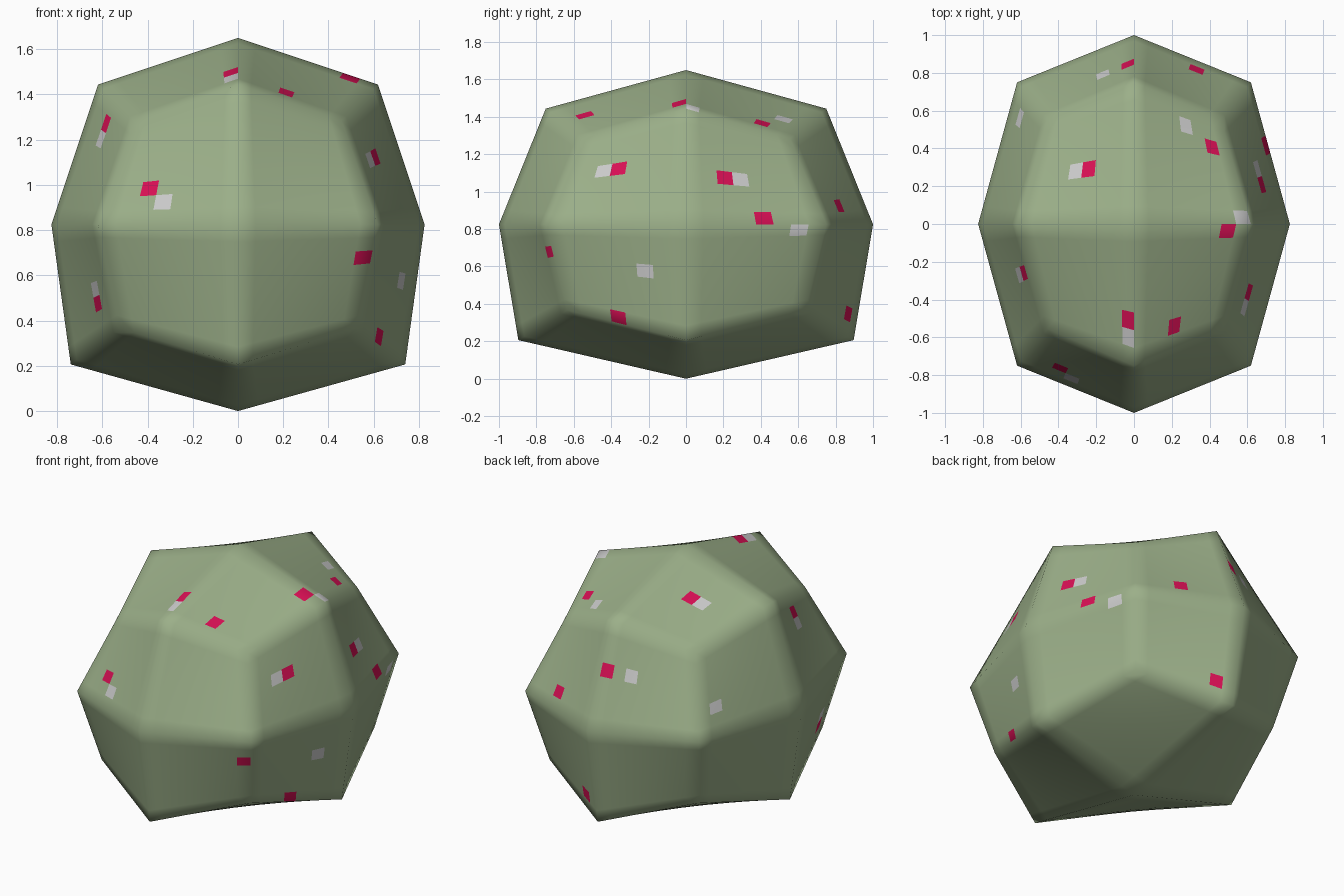
import bpy, bmesh
from mathutils import Vector

if "Cube" in bpy.data.objects:
    bpy.data.objects.remove(bpy.data.objects["Cube"])

W, L, H = 0.825, 1.0, 0.825          # half width, half length, half height
FLARE = 0.26                         # widening towards the base

RED = [(-.03, .85, 1.18), (.32, .83, .93), (.405, .40, 1.38), (-.23, .285, 1.5),
       (.49, -.03, 1.485), (-.03, -.49, 1.508), (.205, -.525, 1.42), (.695, .418, .864),
       (.684, .2, 1.07), (.616, -.345, 1.12), (-.595, -.245, 1.274), (-.385, -.765, .985),
       (.555, -.74, .686), (-.634, -.49, .482), (.634, -.375, .335), (.12, .87, .355)]
WHITE = [(-.16, .81, 1.147), (.268, .52, 1.40), (-.295, .275, 1.49), (.563, .04, 1.455),
         (-.03, -.595, 1.478), (.663, .285, 1.06), (.595, -.425, 1.115), (-.61, .56, .98),
         (-.613, -.245, 1.203), (-.326, -.815, .929), (-.647, -.49, .544),
         (.727, -.21, .585), (.66, .6, .8)]


def material(name, rgb):
    m = bpy.data.materials.new(name)
    m.diffuse_color = (*rgb, 1)
    m.use_nodes = True
    m.node_tree.nodes["Principled BSDF"].inputs["Base Color"].default_value = m.diffuse_color
    return m


# Cube with each face split in four
bm = bmesh.new()
bmesh.ops.create_cube(bm, size=2)
bmesh.ops.subdivide_edges(bm, edges=bm.edges[:], cuts=1, use_grid_fill=True)

# Pull edge midpoints and corners inwards, then flare the base
for v in bm.verts:
    axes = sum(abs(c) > 0.5 for c in v.co)
    p = v.co * {1: 1.0, 2: 0.75, 3: 5 / 9}[axes]
    s = 1 + FLARE * max(0, -p.z)
    v.co = Vector((p.x * s * W, p.y * s * L, (p.z + 1) * H))

# Fine grid of cells on every facet
bmesh.ops.subdivide_edges(bm, edges=bm.edges[:], cuts=7, use_grid_fill=True)
bmesh.ops.recalc_face_normals(bm, faces=bm.faces[:])

# Scattered coloured cells
centres = [(f, f.calc_center_median()) for f in bm.faces]
for f in bm.faces:
    f.smooth = True
for index, spots in ((2, WHITE), (1, RED)):
    for spot in spots:
        target = Vector(spot)
        min(centres, key=lambda fc: (fc[1] - target).length)[0].material_index = index

mesh = bpy.data.meshes.new("speckled_boulder")
bm.to_mesh(mesh)
bm.free()
for m in (material("green", (.33, .43, .25)),
          material("red", (.69, .005, .09)),
          material("white", (.8, .8, .8))):
    mesh.materials.append(m)
boulder = bpy.data.objects.new("speckled_boulder", mesh)
bpy.context.collection.objects.link(boulder)
